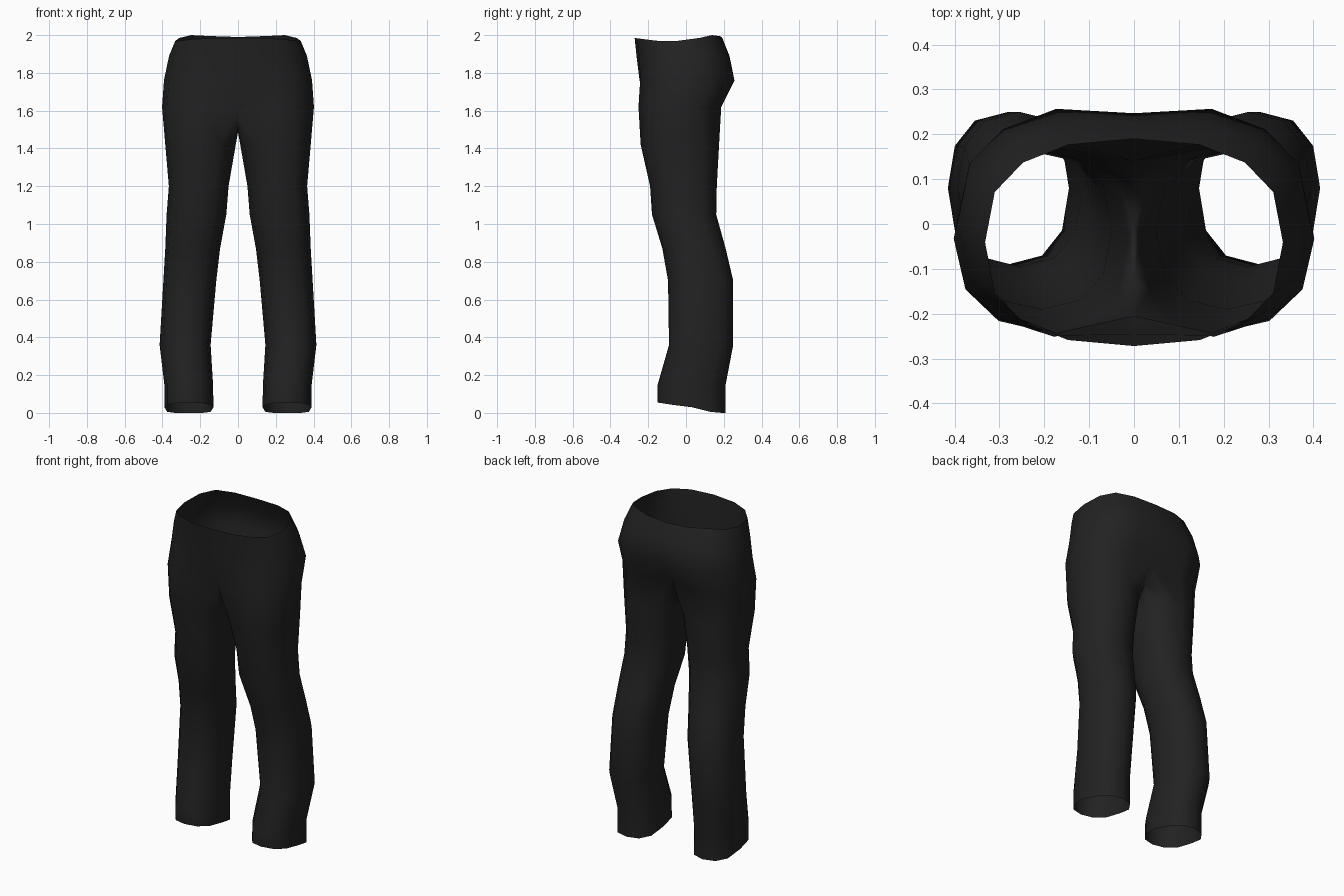
import bpy, bmesh, math

if "Cube" in bpy.data.objects:
    bpy.data.objects.remove(bpy.data.objects["Cube"])

# Leg rings: z, inner x, outer x, front y, back y
LEG = [(0.03, .13, .39, -.15, .21), (0.15, .132, .39, -.15, .21),
       (0.36, .145, .415, -.09, .25), (0.70, .115, .395, -.095, .25),
       (0.87, .095, .385, -.125, .21), (1.05, .062, .378, -.18, .16),
       (1.20, .05, .366, -.19, .163), (1.42, .012, .385, -.24, .175)]
# Hip rings: z, half width, front y, back y, front dent, back cleft
HIP = [(1.62, .402, -.265, .20, .06, .06), (1.76, .392, -.258, .272, .012, .025),
       (1.89, .365, -.262, .24, 0, .01), (1.98, .332, -.272, .19, 0, 0)]
WAIST_Z = [1.985, 1.983, 1.978, 1.97, 1.97, 1.985, 2.0, 1.995, 1.99]
CROTCH = [(0, .10, 1.53), (0, 0, 1.485), (0, -.13, 1.53)]


def bend(v, p):
    return math.copysign(abs(v) ** p, v) if abs(v) > 1e-6 else 0.0


bm = bmesh.new()

# Trouser leg: closed twelve-sided rings
rings = []
for i, (z, xi, xo, yf, yb) in enumerate(LEG):
    ring = []
    for k in range(12):
        a = 2 * math.pi * k / 12
        x = (xi + xo) / 2 + (xo - xi) / 2 * bend(math.sin(a), .85)
        y = (yf + yb) / 2 - (yb - yf) / 2 * bend(math.cos(a), .85)
        zz = z
        if i == 0:  # hem rises over the instep and drops at the heel
            zz += .025 * math.cos(a) - .012 * (math.cos(a) < -.4)
            zz = max(zz, 0)
        ring.append(bm.verts.new((x, y, zz)))
    rings.append(ring)

# Hip half rings from front centre round to back centre
hips = []
for i, (z, w, yf, yb, dent, cleft) in enumerate(HIP):
    half = []
    for t in range(9):
        a = math.pi * t / 8
        x = w * bend(math.sin(a), .85) if 0 < t < 8 else 0
        y = (yf + yb) / 2 - (yb - yf) / 2 * bend(math.cos(a), .75)
        if t == 0:
            y += dent
        if t == 8:
            y -= cleft
        half.append(bm.verts.new((x, y, WAIST_Z[t] if i == 3 else z)))
    hips.append(half)

# Crotch curve closes the lowest hip ring into the leg
inner = [bm.verts.new(c) for c in CROTCH]
h = hips[0]
rings.append(h[1:9] + inner + [h[0]])

for lo, hi in zip(rings, rings[1:]):
    for k in range(12):
        n = (k + 1) % 12
        bm.faces.new((lo[k], lo[n], hi[n], hi[k]))
for lo, hi in zip(hips, hips[1:]):
    for k in range(8):
        bm.faces.new((lo[k], lo[k + 1], hi[k + 1], hi[k]))

# Sit the lowest hem point on the ground
low = min(v.co.z for v in bm.verts)
for v in rings[0]:
    v.co.z -= low
for f in bm.faces:
    f.smooth = True

mesh = bpy.data.meshes.new("trousers")
bm.to_mesh(mesh)
bm.free()
cloth = bpy.data.materials.new("black cloth")
cloth.diffuse_color = (.016, .016, .016, 1)
cloth.use_nodes = True
cloth.node_tree.nodes["Principled BSDF"].inputs["Base Color"].default_value = cloth.diffuse_color
mesh.materials.append(cloth)
trousers = bpy.data.objects.new("trousers", mesh)
bpy.context.collection.objects.link(trousers)

# Second leg by mirroring
mirror = trousers.modifiers.new("mirror", 'MIRROR')
mirror.use_clip = True
mirror.merge_threshold = .0005
